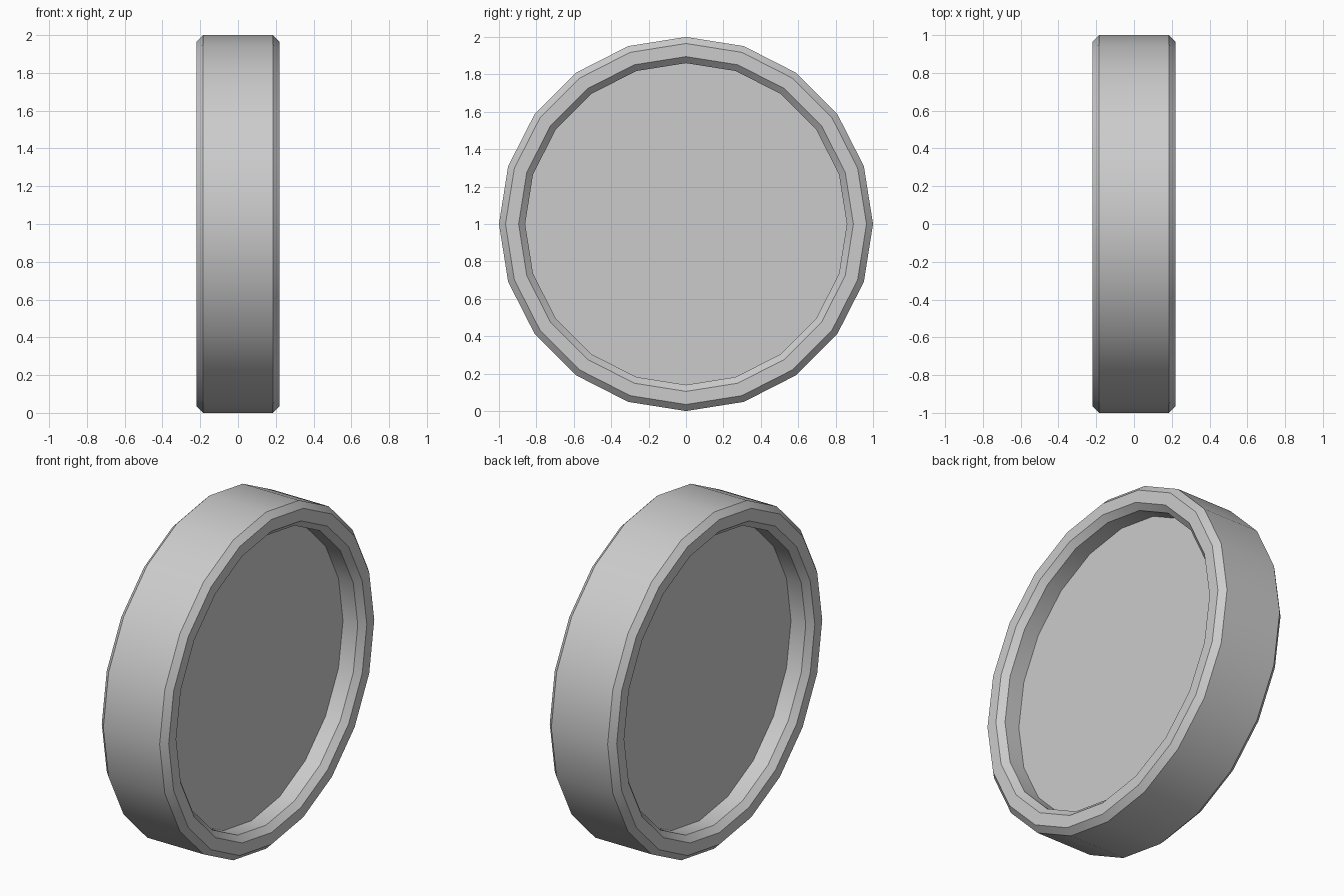
import bpy, bmesh, math
from mathutils import Matrix, Vector

if "Cube" in bpy.data.objects:
    bpy.data.objects.remove(bpy.data.objects["Cube"])

SIDES = 20

# Half profile as (x, radius): floor of recess, wall, inner bevel, rim, outer bevel
half = [(0.088, 0.86), (0.185, 0.86), (0.22, 0.895), (0.22, 0.965), (0.185, 1.0)]
profile = half + [(-x, r) for x, r in reversed(half)]

# Revolve the profile around the x axis, with discs closing both recesses
bm = bmesh.new()
rings = []
for x, r in profile:
    ring = []
    for i in range(SIDES):
        a = 2 * math.pi * i / SIDES
        ring.append(bm.verts.new((x, r * math.cos(a), 1 + r * math.sin(a))))
    rings.append(ring)
for a, b in zip(rings, rings[1:]):
    for i in range(SIDES):
        j = (i + 1) % SIDES
        bm.faces.new((a[i], a[j], b[j], b[i]))
bm.faces.new(rings[0])
bm.faces.new(rings[-1])
bmesh.ops.recalc_face_normals(bm, faces=bm.faces)

mesh = bpy.data.meshes.new("wheel_disc")
bm.to_mesh(mesh)
bm.free()
disc = bpy.data.objects.new("wheel_disc", mesh)
bpy.context.collection.objects.link(disc)

# Smooth around the rim, crisp at the bevels
bpy.context.view_layer.objects.active = disc
disc.select_set(True)
bpy.ops.object.shade_smooth_by_angle(angle=math.radians(30))
